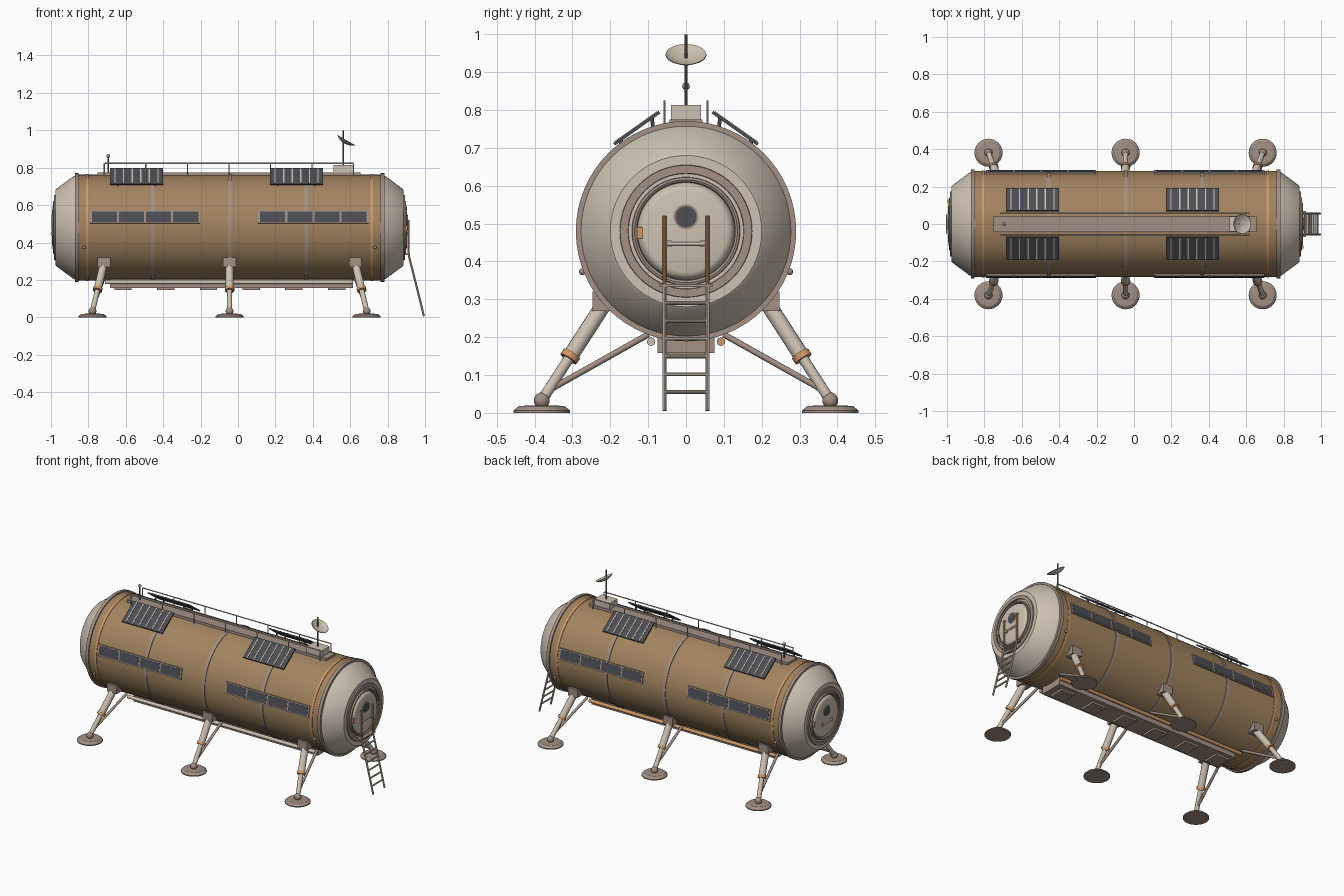
import bpy, bmesh, math
from mathutils import Vector, Matrix

cube = bpy.data.objects.get("Cube")
if cube:
    bpy.data.objects.remove(cube, do_unlink=True)

CX, CZ, R = -0.045, 0.48, 0.283   # hull centre and radius


def material(name, *srgb):
    m = bpy.data.materials.new(name)
    m.use_nodes = True
    col = [((c / 255 + 0.055) / 1.055) ** 2.4 for c in srgb] + [1]
    m.diffuse_color = col
    m.node_tree.nodes["Principled BSDF"].inputs["Base Color"].default_value = col
    return m


TAN = material("tan hull", 162, 132, 96)
BEIGE = material("pale beige", 205, 193, 177)
TAUPE = material("taupe", 163, 144, 132)
COPPER = material("copper", 208, 152, 102)
DARK = material("dark glass", 76, 78, 84)
STEEL = material("steel grey", 112, 106, 102)


def finish(name, bm, mat, smooth=True):
    bmesh.ops.recalc_face_normals(bm, faces=bm.faces)
    me = bpy.data.meshes.new(name)
    bm.to_mesh(me)
    bm.free()
    me.materials.append(mat)
    ob = bpy.data.objects.new(name, me)
    bpy.context.collection.objects.link(ob)
    if smooth:
        bpy.ops.object.select_all(action='DESELECT')
        ob.select_set(True)
        bpy.context.view_layer.objects.active = ob
        bpy.ops.object.shade_smooth_by_angle(angle=math.radians(32))
    return ob


def box(name, centre, size, mat, tilt=0):
    bm = bmesh.new()
    bmesh.ops.create_cube(bm, size=1, matrix=Matrix.Translation(centre)
                          @ Matrix.Rotation(tilt, 4, 'X') @ Matrix.Diagonal((*size, 1)))
    return finish(name, bm, mat, False)


def tube(name, a, b, r, mat, r2=None, seg=16):
    a, b = Vector(a), Vector(b)
    d = b - a
    bm = bmesh.new()
    bmesh.ops.create_cone(bm, cap_ends=True, segments=seg, radius1=r, radius2=r if r2 is None else r2,
                          depth=d.length, matrix=Matrix.Translation((a + b) / 2)
                          @ d.to_track_quat('Z', 'Y').to_matrix().to_4x4())
    return finish(name, bm, mat)


def ball(name, c, r, mat):
    bm = bmesh.new()
    bmesh.ops.create_uvsphere(bm, u_segments=20, v_segments=12, radius=r,
                              matrix=Matrix.Translation(c))
    return finish(name, bm, mat)


def lathe(name, profile, mat, origin=(CX, 0, CZ), axis=(1, 0, 0), seg=64):
    """Spin (distance along axis, radius) points around the axis."""
    bm = bmesh.new()
    vs = [bm.verts.new((r, 0, h)) for h, r in profile]
    es = [bm.edges.new(p) for p in zip(vs, vs[1:])]
    bmesh.ops.spin(bm, geom=vs + es, cent=(0, 0, 0), axis=(0, 0, 1),
                   angle=math.tau, steps=seg, use_merge=True)
    bmesh.ops.remove_doubles(bm, verts=bm.verts, dist=1e-5)
    bm.transform(Matrix.Translation(origin)
                 @ Vector(axis).to_track_quat('Z', 'Y').to_matrix().to_4x4())
    return finish(name, bm, mat)


def band(name, at, width, r, mat):
    w, i = width / 2, R - 0.01
    lathe(name, [(at - w, i), (at - w, r), (at + w, r), (at + w, i)], mat)


# Hull and its bands
lathe("hull", [(-0.825, 0), (-0.825, R), (0.825, R), (0.825, 0)], TAN)
for at in (-0.41, 0, 0.41):
    band("frame_ring", at, 0.018, R + 0.004, TAUPE)
for s in (-1, 1):
    band("copper_band", s * 0.76, 0.014, R + 0.003, COPPER)
    band("end_flange", s * 0.817, 0.02, 0.291, TAUPE)

# End caps with hatches
for s in (-1, 1):
    ax = (s, 0, 0)
    lathe("end_cone", [(0.82, 0.28), (0.835, 0.274), (0.926, 0.207), (0.931, 0.2),
                       (0.931, 0.14), (0.9, 0.14)], BEIGE, axis=ax)
    lathe("docking_ring", [(0.925, 0.176), (0.938, 0.174), (0.938, 0.153), (0.925, 0.151)], TAUPE, axis=ax)
    lathe("hatch_rim", [(0.92, 0.144), (0.942, 0.142), (0.944, 0.136), (0.94, 0.13), (0.92, 0.128)],
          TAUPE, axis=ax)
    lathe("hatch_door", [(0.92, 0.13), (0.938, 0.124), (0.945, 0.117), (0.948, 0.108), (0.949, 0)],
          BEIGE, axis=ax)
    face = CX + s * 0.949
    for name, r, out, mat in (("port_rim", 0.033, 0.003, TAUPE), ("port_glass", 0.028, 0.004, DARK)):
        tube(name, (face - s * 0.01, 0, 0.518), (face + s * out, 0, 0.518), r, mat, seg=32)
    tube("hatch_handle", (face + s * 0.005, -0.05, 0.447), (face + s * 0.005, 0.05, 0.447), 0.005, BEIGE)
    for y in (-0.045, 0.045):
        box("handle_foot", (face, y, 0.447), (0.012, 0.014, 0.018), BEIGE)
    box("hatch_hinge", (CX + s * 0.94, -s * 0.122, 0.476), (0.022, 0.016, 0.03), COPPER)

# Window strips, solar panels and lamps on both sides
for s in (-1, 1):
    tilt = math.radians(11.5) * s
    out = Vector((0, s * math.cos(tilt), math.sin(abs(tilt))))
    for x0 in (-0.792, 0.108):
        mid = Vector((x0 + 0.295, 0, CZ))
        box("window_frame", mid + out * 0.282, (0.59, 0.012, 0.07), TAUPE, tilt)
        for i in range(4):
            box("window_pane", mid + out * 0.2865 + Vector(((i - 1.5) * 0.145, 0, 0)),
                (0.134, 0.006, 0.056), DARK, tilt)
    slope = -s * math.atan2(0.085, 0.12)
    normal = Vector((0, s * 0.085, 0.12)).normalized()
    for x in (-0.543, 0.313):
        c = Vector((x, s * 0.13, 0.752))
        box("solar_panel", c, (0.285, 0.147, 0.008), DARK, slope)
        for i in range(6):
            box("panel_strip", c + normal * 0.0045 + Vector(((i - 2.5) * 0.046, 0, 0)),
                (0.007, 0.137, 0.003), BEIGE, slope)
        for dx in (-0.1, 0.1):
            tube("panel_strut", (x + dx, s * 0.085, 0.74), (x + dx, s * 0.09, 0.778), 0.005, STEEL, seg=8)
            tube("panel_foot", (x + dx, s * 0.17, 0.69), (x + dx, s * 0.172, 0.72), 0.005, STEEL, seg=8)
    for dx in (-0.777, 0.777):
        ball("marker_lamp", (CX + dx, s * 0.274, 0.373), 0.009, TAUPE)

# Legs
for s in (-1, 1):
    for k in (-1, 0, 1):
        xt, xf = CX + k * 0.672, CX + k * 0.733
        top, foot = Vector((xt, s * 0.215, 0.29)), Vector((xf, s * 0.381, 0.033))
        box("leg_mount", (xt, s * 0.217, 0.295), (0.068, 0.06, 0.052), TAUPE)
        knee = top.lerp(foot, 0.55)
        tube("upper_leg", top, knee, 0.021, BEIGE)
        tube("lower_leg", knee, foot, 0.014, BEIGE)
        tube("leg_collar", top.lerp(foot, 0.52), top.lerp(foot, 0.575), 0.025, COPPER)
        tube("leg_brace", top.lerp(foot, 0.9), (xt, s * 0.1, 0.207), 0.008, TAUPE, seg=12)
        ball("ankle", foot, 0.021, TAUPE)
        lathe("foot_pad", [(0, 0), (0, 0.075), (0.006, 0.075), (0.018, 0.06), (0.02, 0.03), (0.02, 0)],
              TAUPE, origin=(xf, foot.y, 0), axis=(0, 0, 1), seg=32)

# Keel and pipes underneath
box("keel", (CX + 0.01, 0, 0.182), (1.3, 0.15, 0.048), TAUPE)
for i in range(6):
    box("keel_box", (CX - 0.53 + i * 0.2285 - 0.04, 0, 0.154), (0.093, 0.1, 0.016), TAUPE)
for y, mat in ((-0.092, BEIGE), (0.092, COPPER)):
    tube("keel_pipe", (-0.71, y, 0.188), (0.615, y, 0.188), 0.011, mat)

# Roof walkway and railings
box("walkway", (-0.048, 0, 0.765), (1.405, 0.088, 0.02), TAUPE)
for y in (-0.057, 0.057):
    tube("handrail", (-0.715, y, 0.823), (0.617, y, 0.823), 0.0035, BEIGE, seg=8)
    for i in range(7):
        x = -0.715 + i * 0.222
        tube("rail_post", (x, y, 0.755), (x, y, 0.823), 0.003, BEIGE, seg=8)

# Antennas
box("equipment_box", (0.565, 0, 0.793), (0.108, 0.078, 0.042), BEIGE)
tube("mast", (0.563, 0, 0.8), (0.563, 0, 1.0), 0.004, STEEL, seg=10)
lathe("dish", [(0.002, 0), (0.004, 0.022), (0.01, 0.04), (0.018, 0.053), (0.016, 0.054), (0.007, 0.04),
               (0, 0.022), (-0.003, 0)], BEIGE, origin=(0.57, 0, 0.932), axis=(0.5, 0, 0.86), seg=32)
tube("whip_antenna", (-0.693, 0, 0.77), (-0.693, 0, 0.86), 0.004, STEEL, seg=10)
ball("antenna_tip", (-0.693, 0, 0.863), 0.01, TAUPE)

# Boarding ladder
box("ladder_step", (0.9, 0, 0.337), (0.04, 0.14, 0.008), TAUPE)
for y in (-0.057, 0.057):
    tube("ladder_rail", (0.912, y, 0.337), (0.994, y, 0.006), 0.0055, BEIGE, seg=10)
    tube("grab_rail", (0.912, y, 0.337), (0.912, y, 0.52), 0.005, COPPER, seg=10)
    tube("grab_rail_end", (0.912, y, 0.517), (0.88, y, 0.517), 0.005, COPPER, seg=10)
for i in range(6):
    z = 0.055 + i * 0.047
    x = 0.994 - (z - 0.006) * 0.248
    tube("rung", (x, -0.057, z), (x, 0.057, z), 0.005, BEIGE, seg=10)
